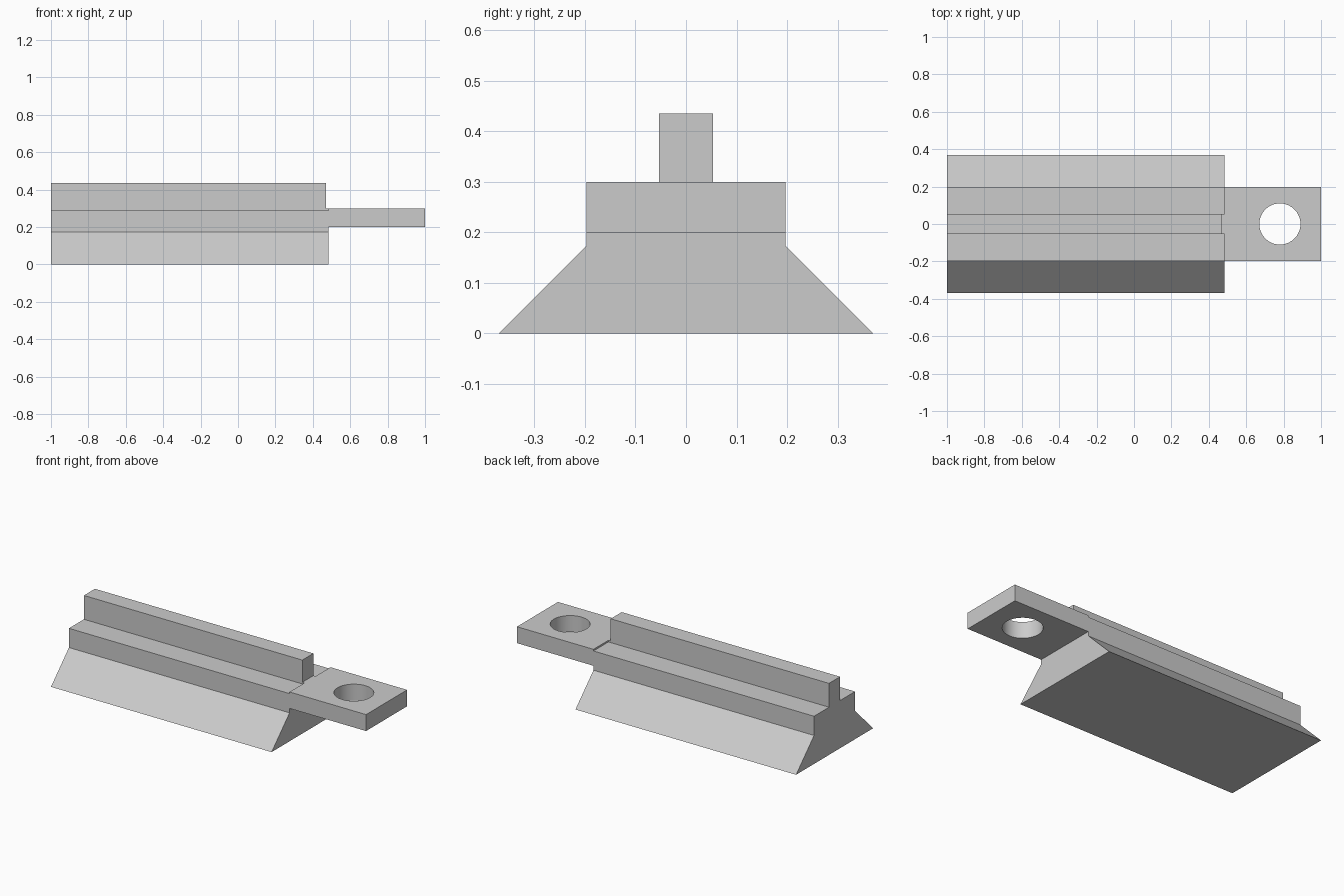
import bpy
import bmesh
from mathutils import Vector

cube = bpy.data.objects.get("Cube")
if cube:
    bpy.data.objects.remove(cube, do_unlink=True)

# One plain grey for the whole model
grey = bpy.data.materials.new("plain_grey")
grey.use_nodes = True
colour = (0.6, 0.6, 0.6, 1.0)
grey.diffuse_color = colour
grey.node_tree.nodes["Principled BSDF"].inputs["Base Color"].default_value = colour


def extrude_profile(name, half_profile, x_start, x_end):
    """Mirror a (y, z) half profile across y and extrude it along x."""
    outline = half_profile + [(-y, z) for y, z in reversed(half_profile)]
    bm = bmesh.new()
    face = bm.faces.new([bm.verts.new((x_start, y, z)) for y, z in outline])
    result = bmesh.ops.extrude_face_region(bm, geom=[face], use_keep_orig=True)
    moved = [v for v in result["geom"] if isinstance(v, bmesh.types.BMVert)]
    bmesh.ops.translate(bm, verts=moved, vec=Vector((x_end - x_start, 0, 0)))
    bmesh.ops.recalc_face_normals(bm, faces=bm.faces)
    mesh = bpy.data.meshes.new(name)
    bm.to_mesh(mesh)
    bm.free()
    mesh.materials.append(grey)
    obj = bpy.data.objects.new(name, mesh)
    bpy.context.collection.objects.link(obj)
    return obj


BODY_END = 0.485
RIB_END = 0.47
SIDE = 0.197
RIB = 0.053

# Flared body, raised rib and the short neck joining the plate to the rib
extrude_profile("flared_body", [(0.37, 0), (SIDE, 0.173), (SIDE, 0.29)], -1, BODY_END)
extrude_profile("top_rib", [(RIB, 0.29), (RIB, 0.435)], -1, RIB_END)
extrude_profile("plate_neck", [(RIB, 0.29), (RIB, 0.3)], RIB_END, BODY_END)

# Mounting plate with a round hole
plate = extrude_profile("mounting_plate", [(SIDE, 0.2), (SIDE, 0.3)], BODY_END, 1)
bpy.ops.mesh.primitive_cylinder_add(vertices=64, radius=0.11, depth=0.4,
                                    location=(0.78, 0, 0.25))
cutter = bpy.context.object
cutter.name = "hole_cutter"
cutter.data.materials.append(grey)
cutter.hide_render = True
cutter.hide_viewport = True
hole = plate.modifiers.new("round_hole", "BOOLEAN")
hole.operation = "DIFFERENCE"
hole.solver = "EXACT"
hole.object = cutter

# Apply the cut, remove the cutter and smooth the hole wall
bpy.context.view_layer.update()
bpy.ops.object.select_all(action="DESELECT")
bpy.context.view_layer.objects.active = plate
plate.select_set(True)
bpy.ops.object.modifier_apply(modifier=hole.name)
bpy.data.objects.remove(cutter, do_unlink=True)
bpy.ops.object.shade_smooth_by_angle()
